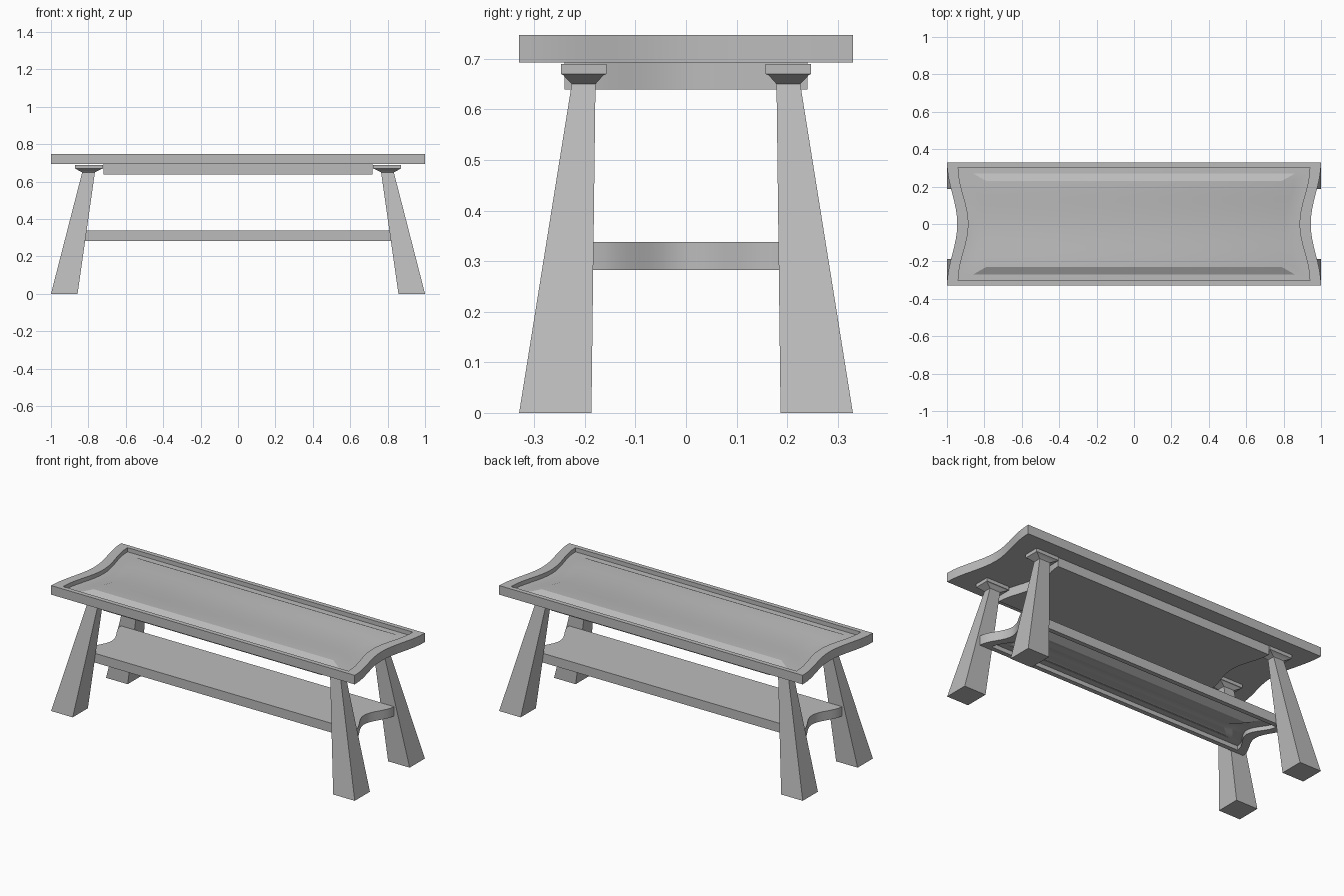
import bpy
import bmesh
import math

if "Cube" in bpy.data.objects:
    bpy.data.objects.remove(bpy.data.objects["Cube"], do_unlink=True)

grey = bpy.data.materials.new("plain grey")
grey.use_nodes = True
colour = (0.5, 0.5, 0.5, 1)
grey.diffuse_color = colour
grey.node_tree.nodes["Principled BSDF"].inputs["Base Color"].default_value = colour

END_STEPS = 16


def outline(half_x, half_y, dip):
    """Rectangle whose two short ends curve inward in a soft wave."""
    right = []
    for i in range(END_STEPS + 1):
        t = 2 * i / END_STEPS - 1
        right.append((half_x - dip * (0.5 + 0.5 * math.cos(math.pi * t)), half_y * t))
    return right + [(-x, y) for x, y in reversed(right)]


def rectangle(x0, x1, y0, y1):
    return [(x1, y0), (x1, y1), (x0, y1), (x0, y0)]


def loft(name, sections):
    """Skin a stack of (height, outline) sections and close both ends."""
    bm = bmesh.new()
    rings = [[bm.verts.new((x, y, z)) for x, y in pts] for z, pts in sections]
    n = len(rings[0])
    for a, b in zip(rings, rings[1:]):
        for i in range(n):
            j = (i + 1) % n
            bm.faces.new((a[i], a[j], b[j], b[i]))
    for ring in (rings[0], rings[-1]):
        for i in range(n // 2 - 1):
            bm.faces.new((ring[i], ring[i + 1], ring[n - 2 - i], ring[n - 1 - i]))
    bmesh.ops.recalc_face_normals(bm, faces=bm.faces)
    mesh = bpy.data.meshes.new(name)
    bm.to_mesh(mesh)
    bm.free()
    mesh.materials.append(grey)
    obj = bpy.data.objects.new(name, mesh)
    bpy.context.collection.objects.link(obj)
    bpy.ops.object.select_all(action="DESELECT")
    obj.select_set(True)
    bpy.context.view_layer.objects.active = obj
    bpy.ops.object.shade_smooth_by_angle(angle=math.radians(25))
    return obj


def panelled_board(name, half_x, half_y, dip, back, face):
    """Board with a rim, a sunken channel and a raised centre panel on one face."""
    up = 1 if face > back else -1
    low, panel = face - 0.025 * up, face - 0.004 * up

    def ring(inset_x, inset_y):
        return outline(half_x - inset_x, half_y - inset_y, dip)

    return loft(name, [
        (back, ring(0, 0)), (face, ring(0, 0)),
        (face, ring(0.06, 0.027)), (low, ring(0.06, 0.027)),
        (low, ring(0.14, 0.06)), (panel, ring(0.21, 0.1)),
    ])


# Top, the apron beneath it, and the low shelf with its panel facing down
panelled_board("table_top", 1.0, 0.33, 0.055, 0.693, 0.747)
loft("apron", [(z, outline(0.72, 0.24, 0.05)) for z in (0.639, 0.693)])
panelled_board("shelf", 0.9, 0.185, 0.07, 0.338, 0.283)

# Splayed tapering legs with flared caps
leg_sections = [
    (0.0, (0.858, 1.0, 0.187, 0.33)),
    (0.65, (0.765, 0.833, 0.179, 0.226)),
]
cap_sections = [
    (0.65, (0.765, 0.833, 0.179, 0.226)),
    (0.668, (0.728, 0.868, 0.163, 0.243)),
    (0.67, (0.722, 0.872, 0.157, 0.247)),
    (0.69, (0.722, 0.872, 0.157, 0.247)),
]


def corner_part(name, sections, sx, sy):
    loft(name, [(z, [(x * sx, y * sy) for x, y in rectangle(*r)]) for z, r in sections])


for sy, end in ((-1, "front"), (1, "back")):
    for sx, side in ((1, "left"), (-1, "right")):
        corner_part(f"{end}_{side}_leg", leg_sections, sx, sy)
        corner_part(f"{end}_{side}_leg_cap", cap_sections, sx, sy)
